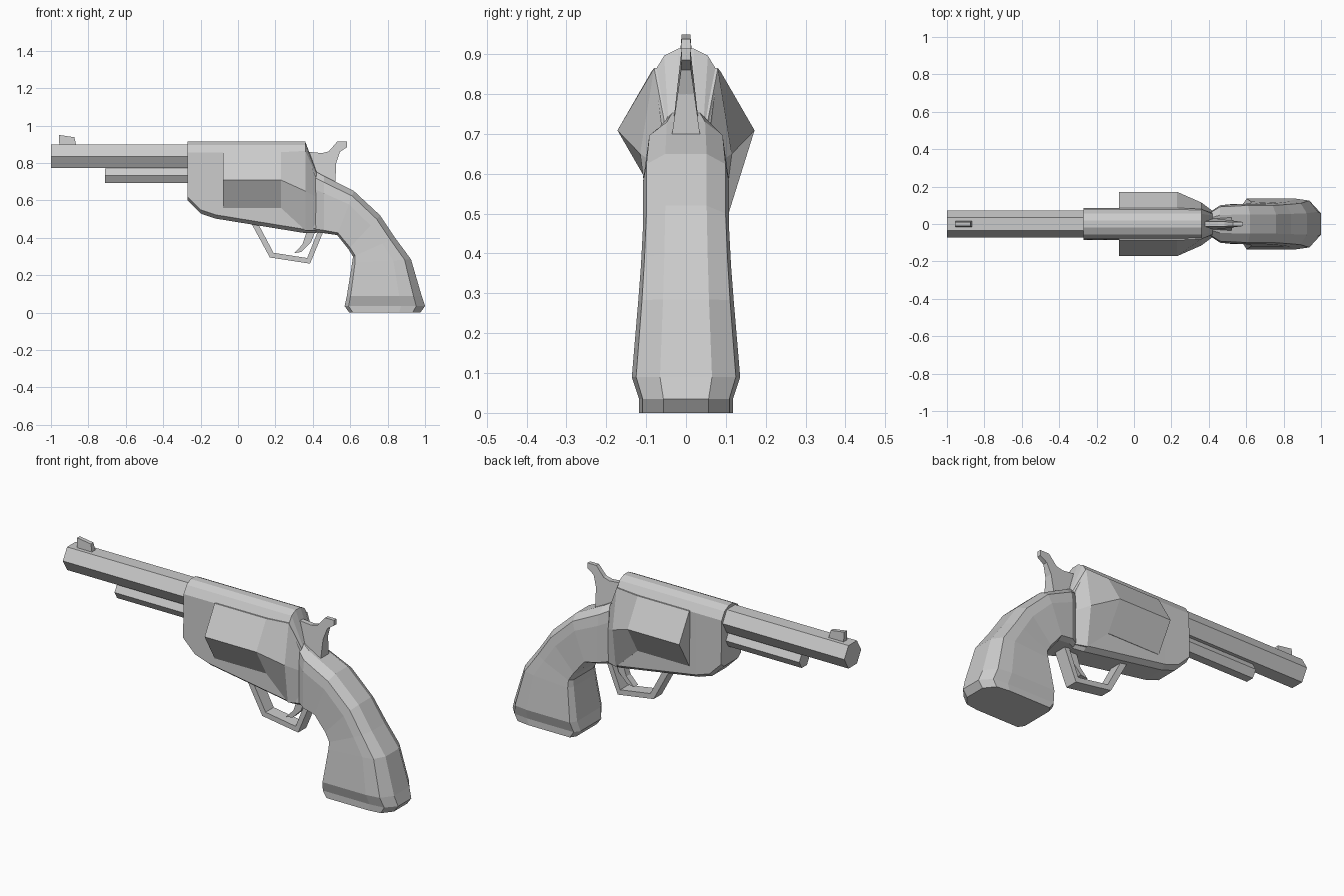
import bpy, bmesh
from math import sqrt


def finish(name, bm):
    bmesh.ops.recalc_face_normals(bm, faces=bm.faces)
    mesh = bpy.data.meshes.new(name)
    bm.to_mesh(mesh)
    bm.free()
    obj = bpy.data.objects.new(name, mesh)
    bpy.context.collection.objects.link(obj)
    return obj


def loft(name, halves):
    """Skin sections; each is the +y half, top to bottom, mirrored to -y."""
    bm = bmesh.new()
    rings = []
    for half in halves:
        ring = list(half) + [(x, -y, z) for x, y, z in reversed(half)]
        rings.append([bm.verts.new(p) for p in ring])
    n = len(rings[0])
    for a, b in zip(rings, rings[1:]):
        for i in range(n):
            j = (i + 1) % n
            bm.faces.new((a[i], a[j], b[j], b[i]))
    bm.faces.new(rings[0])
    bm.faces.new(rings[-1])
    return finish(name, bm)


def plate(name, profile, width):
    """Extrude an xz profile both ways; width(z) gives the half thickness."""
    bm = bmesh.new()
    sides = [[bm.verts.new((x, s * width(z), z)) for x, z in profile] for s in (-1, 1)]
    n = len(profile)
    for i in range(n):
        j = (i + 1) % n
        bm.faces.new((sides[0][i], sides[0][j], sides[1][j], sides[1][i]))
    for side in sides:
        bm.faces.new(side)
    return finish(name, bm)


def hexagon(x, z, r):
    a = r * sqrt(3) / 2
    return [(x, r / 2, z + a), (x, r, z), (x, r / 2, z - a)]


# barrel and ejector rod housing
loft("barrel", [hexagon(x, 0.836, 0.072) for x in (-1.0, -0.26)])
loft("ejector_rod", [hexagon(x, 0.732, 0.044) for x in (-0.71, -0.26)])

# front sight
plate("front_sight", [(-0.955, 0.885), (-0.957, 0.95), (-0.875, 0.938), (-0.863, 0.885)],
      lambda z: 0.016 if z < 0.9 else 0.011)

# frame with rounded top strap, sloping down at the back
frame = []
for x, bottom in ((-0.27, 0.60), (-0.2, 0.53), (-0.12, 0.503), (0.36, 0.425)):
    frame.append([(x, 0.02, 0.914), (x, 0.055, 0.896), (x, 0.08, 0.855),
                  (x, 0.085, bottom + 0.02), (x, 0.06, bottom)])
frame.append([(0.42, 0.02, 0.755), (0.42, 0.045, 0.745), (0.42, 0.06, 0.715),
              (0.42, 0.07, 0.45), (0.42, 0.05, 0.425)])
loft("frame", frame)

# six-sided drum, tapering into the recoil shield
loft("drum", [
    hexagon(-0.08, 0.709, 0.172),
    hexagon(0.23, 0.709, 0.172),
    [(0.36, 0.08, 0.865), (0.36, 0.115, 0.65), (0.36, 0.088, 0.44)],
    [(0.42, 0.055, 0.735), (0.42, 0.07, 0.62), (0.42, 0.068, 0.44)],
])

# curved grip: back point, front point, half width
grip = []
for bx, bz, fx, fz, w in (
        (0.415, 0.755, 0.415, 0.430, 0.070),
        (0.460, 0.730, 0.460, 0.425, 0.100),
        (0.620, 0.650, 0.530, 0.415, 0.108),
        (0.760, 0.520, 0.590, 0.340, 0.108),
        (0.840, 0.400, 0.615, 0.300, 0.113),
        (0.925, 0.285, 0.610, 0.265, 0.120),
        (0.982, 0.090, 0.582, 0.090, 0.136),
        (1.000, 0.035, 0.570, 0.035, 0.118),
        (0.975, 0.000, 0.595, 0.000, 0.118)):
    grip.append([(bx + (fx - bx) * t, w * k, bz + (fz - bz) * t)
                 for t, k in ((0, 0.48), (0.11, 0.92), (0.3, 1), (0.95, 1), (1, 0.75))])
loft("grip", grip)

# hammer, thinner toward the spur
plate("hammer", [(0.37, 0.86), (0.45, 0.853), (0.485, 0.862), (0.53, 0.914), (0.583, 0.914),
                 (0.583, 0.885), (0.545, 0.86), (0.525, 0.80), (0.52, 0.68), (0.39, 0.70)],
      lambda z: max(0.011, 0.035 - (z - 0.70) * 0.14))

# trigger guard and trigger
plate("trigger_guard", [(0.07, 0.48), (0.17, 0.295), (0.385, 0.262), (0.455, 0.43),
                        (0.425, 0.43), (0.37, 0.292), (0.19, 0.32), (0.105, 0.48)],
      lambda z: 0.035)
plate("trigger", [(0.415, 0.44), (0.39, 0.375), (0.34, 0.325), (0.30, 0.318),
                  (0.345, 0.365), (0.37, 0.44)],
      lambda z: 0.018)
